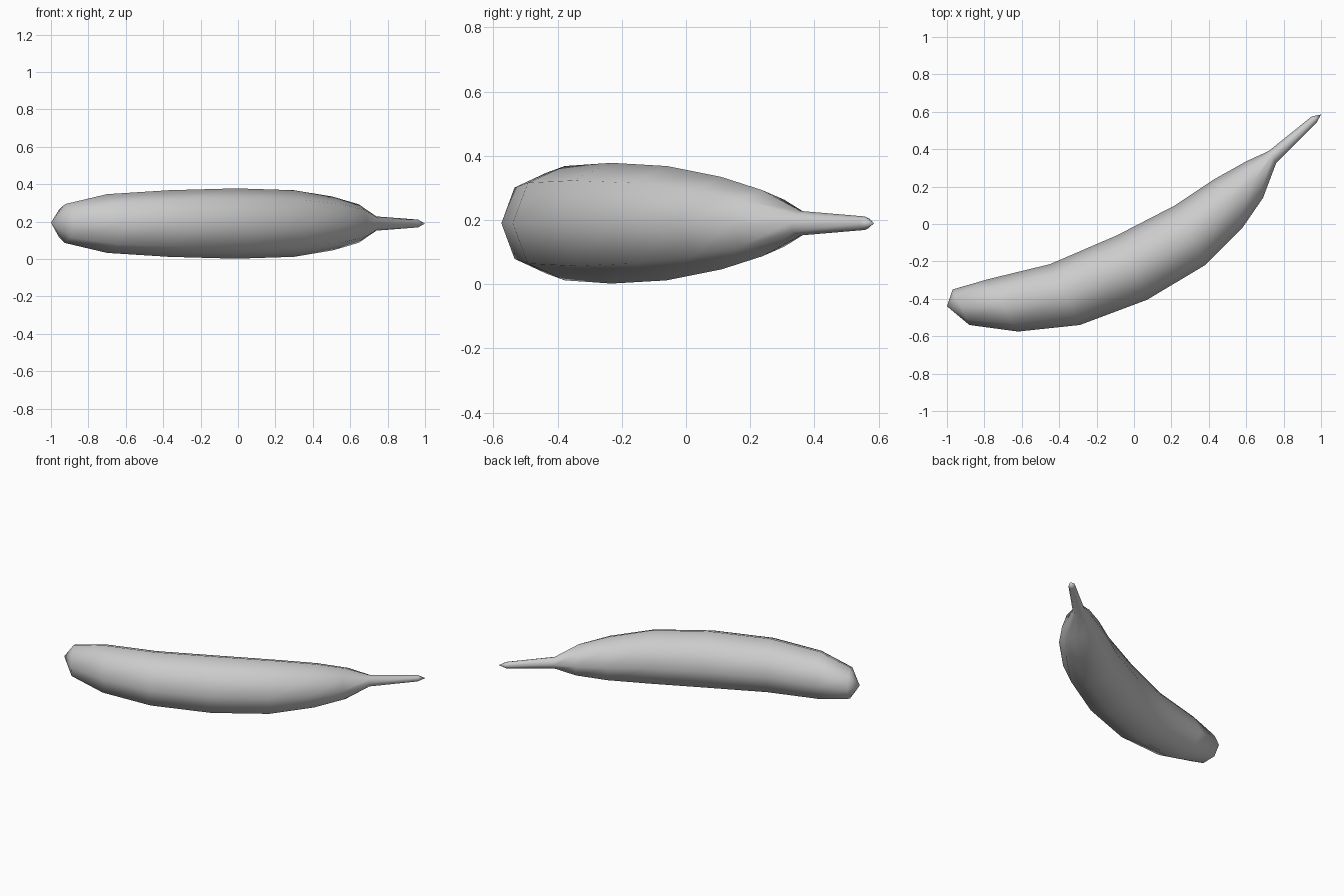
import bpy, bmesh, math
from mathutils import Vector

cube = bpy.data.objects.get("Cube")
if cube:
    bpy.data.objects.remove(cube, do_unlink=True)

SIDES = 8
MID_Z = 0.19

# One row per ring: inner x, inner y, outer x, outer y, half height
RINGS = [
    (-0.97, -0.35, -0.88, -0.54, 0.104),
    (-0.78, -0.295, -0.62, -0.575, 0.157),
    (-0.45, -0.215, -0.29, -0.54, 0.178),
    (-0.09, -0.06, 0.07, -0.405, 0.188),
    (0.22, 0.10, 0.38, -0.22, 0.178),
    (0.43, 0.24, 0.58, -0.02, 0.144),
    (0.60, 0.335, 0.69, 0.14, 0.103),
    (0.72, 0.39, 0.76, 0.325, 0.038),
    (0.95, 0.575, 0.975, 0.54, 0.021),
]


def make_ring(bm, ix, iy, ox, oy, half):
    inner, outer = Vector((ix, iy, MID_Z)), Vector((ox, oy, MID_Z))
    centre, across = (inner + outer) / 2, (outer - inner) / 2
    up = Vector((0, 0, half))
    angles = [math.tau * i / SIDES for i in range(SIDES)]
    return [bm.verts.new(centre + across * math.cos(a) + up * math.sin(a)) for a in angles]


# Curved fruit body, tapering into a thin stem
bm = bmesh.new()
loops = [make_ring(bm, *row) for row in RINGS]
for a, b in zip(loops, loops[1:]):
    for i in range(SIDES):
        j = (i + 1) % SIDES
        bm.faces.new((a[i], a[j], b[j], b[i]))

# Pointed blossom end and stem end
for loop, tip in ((loops[0], (-1, -0.44, 0.195)), (loops[-1], (1, 0.585, MID_Z))):
    pole = bm.verts.new(tip)
    for i in range(SIDES):
        bm.faces.new((loop[i], loop[(i + 1) % SIDES], pole))

bmesh.ops.recalc_face_normals(bm, faces=bm.faces)
for face in bm.faces:
    face.smooth = True
mesh = bpy.data.meshes.new("banana")
bm.to_mesh(mesh)
bm.free()
banana = bpy.data.objects.new("banana", mesh)
bpy.context.collection.objects.link(banana)

# Plain light grey skin
skin = bpy.data.materials.new("light grey")
skin.use_nodes = True
colour = (0.6, 0.6, 0.6, 1)
skin.diffuse_color = colour
skin.node_tree.nodes["Principled BSDF"].inputs["Base Color"].default_value = colour
mesh.materials.append(skin)
